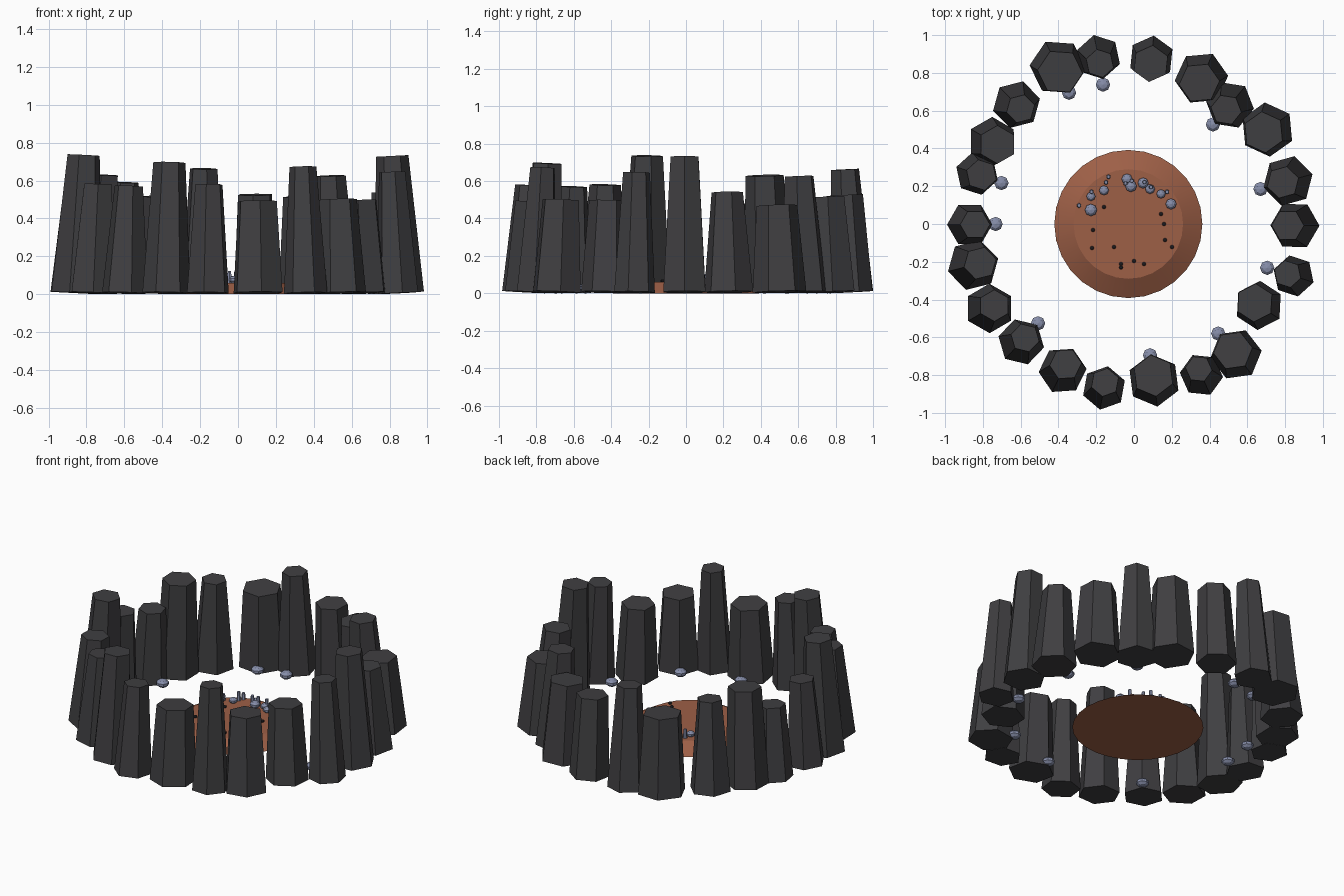
import bpy, bmesh, math
from mathutils import Matrix, Vector

if "Cube" in bpy.data.objects:
    bpy.data.objects.remove(bpy.data.objects["Cube"])


def material(name, rgb):
    m = bpy.data.materials.new(name)
    m.diffuse_color = (*rgb, 1)
    m.use_nodes = True
    m.node_tree.nodes["Principled BSDF"].inputs["Base Color"].default_value = m.diffuse_color
    return m


BASALT = material("charcoal basalt", (0.050, 0.049, 0.053))
CLAY = material("burnt clay", (0.34, 0.115, 0.062))
STONE = material("blue grey stone", (0.24, 0.27, 0.40))
SOOT = material("dark soot", (0.022, 0.022, 0.027))


def finish(bm, name, mat):
    bmesh.ops.recalc_face_normals(bm, faces=bm.faces)
    me = bpy.data.meshes.new(name)
    bm.to_mesh(me)
    bm.free()
    me.materials.append(mat)
    ob = bpy.data.objects.new(name, me)
    bpy.context.collection.objects.link(ob)
    return ob


def frustum(bm, sides, r1, r2, h, matrix):
    bmesh.ops.create_cone(bm, cap_ends=True, segments=sides, radius1=r1, radius2=r2,
                          depth=h, matrix=matrix @ Matrix.Translation((0, 0, h / 2)))


# Ring of leaning hexagonal columns: base x, base y, base radius, top ratio, height
columns = [
    (-.403, .830, .150, .80, .520), (-.188, .884, .119, .64, .667),
    (.092, .876, .122, .80, .530), (.357, .772, .142, .76, .520),
    (.508, .630, .128, .64, .630), (.706, .500, .144, .76, .475),
    (.815, .228, .135, .64, .545), (.852, -.008, .130, .66, .735),
    (.845, -.275, .111, .66, .650), (.661, -.431, .130, .78, .500),
    (.540, -.690, .137, .76, .505), (.357, -.799, .115, .62, .677),
    (.106, -.828, .140, .79, .495), (-.159, -.868, .117, .65, .583),
    (-.378, -.775, .127, .67, .700), (-.597, -.624, .124, .62, .575),
    (-.765, -.447, .131, .64, .585), (-.852, -.217, .137, .64, .740),
    (-.870, -.003, .120, .66, .556), (-.831, .267, .115, .72, .480),
    (-.751, .437, .130, .78, .635), (-.622, .632, .128, .60, .595),
]
LEAN = math.radians(3)
for i, (x, y, r, ratio, h) in enumerate(columns):
    bm = bmesh.new()
    lift = r * math.sin(LEAN)
    place = (Matrix.Translation((x, y, lift)) @ Matrix.Rotation(math.atan2(y, x), 4, 'Z')
             @ Matrix.Rotation(-LEAN, 4, 'Y'))
    # the cone's first corner points along local y, so turn it to face outward
    frustum(bm, 6, r, r * ratio, h - 1.6 * lift, place @ Matrix.Rotation(math.pi / 2, 4, 'Z'))
    finish(bm, f"basalt_column_{i + 1}", BASALT)

# Low clay mound in the middle
MX, TOP = -.03, .06
bm = bmesh.new()
frustum(bm, 28, .392, .29, TOP, Matrix.Translation((MX, 0, 0)))
mound = finish(bm, "clay_mound", CLAY)
for p in mound.data.polygons:
    p.use_smooth = len(p.vertices) == 4
for e in mound.data.edges:
    e.use_edge_sharp = False
mound.data.update()
mark = mound.data.attributes.new("sharp_edge", 'BOOLEAN', 'EDGE') \
    if "sharp_edge" not in mound.data.attributes else mound.data.attributes["sharp_edge"]
for e in mound.data.edges:
    a, b = (mound.data.vertices[v].co.z for v in e.vertices)
    mark.data[e.index].value = abs(a - b) < 1e-4


def pebble(bm, x, y, z, r, flat):
    bmesh.ops.create_uvsphere(bm, u_segments=8, v_segments=5, radius=r,
                              matrix=Matrix.Translation((x, y, z)) @ Matrix.Diagonal((1, 1, flat, 1)))


# Stones at the inner feet of the columns
bm = bmesh.new()
for x, y in [(-.344, .695), (-.164, .738), (.418, .527), (.670, .185), (.705, -.232),
             (.446, -.580), (.085, -.695), (-.508, -.526), (-.733, 0), (-.702, .217)]:
    pebble(bm, x, y, .027, .040, .65)
finish(bm, "column_foot_stones", STONE)

# Arc of small stones on the mound
bm = bmesh.new()
for x, y, r in [(-.228, .074, .034), (-.159, .178, .027), (-.037, .238, .030), (-.016, .200, .032),
                (.048, .217, .030), (.085, .185, .027), (.143, .159, .025), (.196, .106, .030),
                (-.228, .146, .025)]:
    pebble(bm, x, y, TOP + r * .5, r, .7)
finish(bm, "mound_stones", STONE)

# Upright slivers among the small stones
bm = bmesh.new()
for x, y, h in [(-.291, .098, .045), (-.148, .220, .060), (-.135, .250, .045), (-.045, .215, .065),
                (-.012, .228, .060), (.055, .222, .065), (.090, .195, .055), (.175, .170, .050),
                (-.225, .170, .045)]:
    frustum(bm, 6, .013, .010, h, Matrix.Translation((x, y, TOP - .002)))
finish(bm, "mound_slivers", STONE)

# Dark specks around the rest of the mound
bm = bmesh.new()
for x, y in [(-.159, .090), (-.217, -.032), (-.222, -.127), (-.106, -.122), (-.069, -.212),
             (-.069, -.230), (0, -.196), (.053, -.212), (.164, -.085), (.201, -.122),
             (.159, 0), (.143, .053)]:
    pebble(bm, x, y, TOP + .005, .011, .9)
finish(bm, "soot_specks", SOOT)
